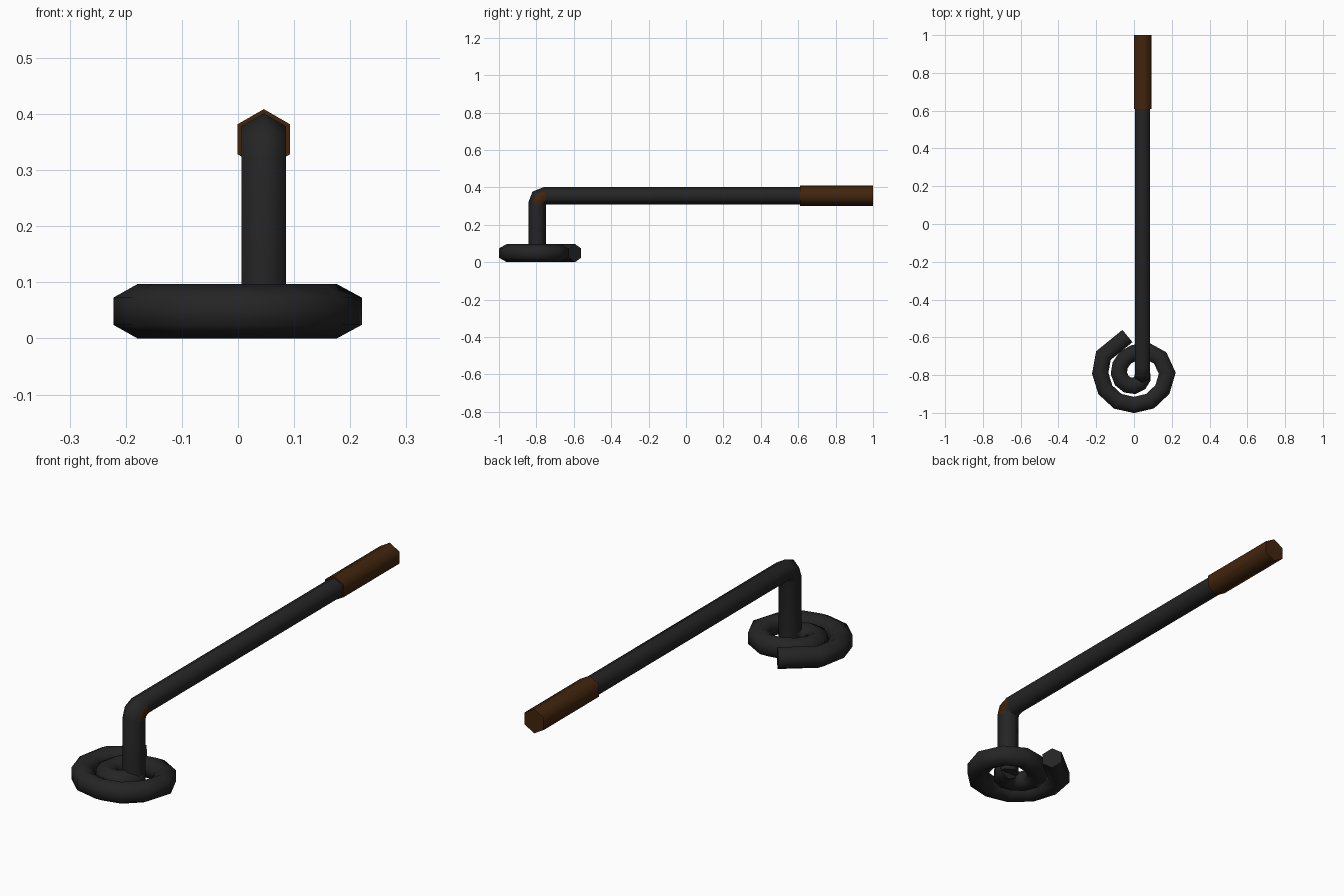
import bpy, bmesh, math
from mathutils import Vector

if "Cube" in bpy.data.objects:
    bpy.data.objects.remove(bpy.data.objects["Cube"])


def material(name, rgb):
    m = bpy.data.materials.new(name)
    m.diffuse_color = (*rgb, 1)
    m.use_nodes = True
    m.node_tree.nodes["Principled BSDF"].inputs["Base Color"].default_value = m.diffuse_color
    return m


IRON = material("dark iron", (0.018, 0.018, 0.018))
WOOD = material("brown wood", (0.055, 0.018, 0.004))


def tube(name, path, radius, ref, mats):
    """Sweep a capped hexagon along a planar path; its corners point along ref
    when ref is square to the path, or its flats face ref when flat is wanted."""
    vec, flat = ref
    vec = Vector(vec)
    pts = [Vector(p) for p in path]
    bm = bmesh.new()
    rings = []
    for i, p in enumerate(pts):
        a = (p - pts[i - 1]).normalized() if i else None
        b = (pts[i + 1] - p).normalized() if i < len(pts) - 1 else None
        a, b = a or b, b or a
        t = (a + b).normalized()
        mitre = 1 / max(0.5, t.dot(a))
        bend = t.cross(vec).normalized()
        ring = []
        for k in range(6):
            ang = math.radians(60 * k + (30 if flat else 0))
            ring.append(bm.verts.new(p + radius * (vec * math.cos(ang) + bend * math.sin(ang) * mitre)))
        rings.append(ring)
    for r, s in zip(rings, rings[1:]):
        for k in range(6):
            bm.faces.new((r[k], r[(k + 1) % 6], s[(k + 1) % 6], s[k]))
    bm.faces.new(rings[0])
    bm.faces.new(rings[-1])
    bmesh.ops.recalc_face_normals(bm, faces=bm.faces)
    me = bpy.data.meshes.new(name)
    bm.to_mesh(me)
    bm.free()
    for m in mats:
        me.materials.append(m)
    ob = bpy.data.objects.new(name, me)
    bpy.context.collection.objects.link(ob)
    bpy.ops.object.select_all(action='DESELECT')
    bpy.context.view_layer.objects.active = ob
    ob.select_set(True)
    bpy.ops.object.shade_smooth_by_angle(angle=math.radians(65))
    return ob


X = 0.046   # rod centre line
Z = 0.355   # rod height
SIDE = ((1, 0, 0), True)

# bent rod: upright, short elbow, long shaft
rod = tube("rod", [(X, -0.795, 0.03), (X, -0.795, 0.315), (X, -0.785, 0.342),
                   (X, -0.752, Z), (X, 0.63, Z)], 0.046, SIDE, [IRON, WOOD])

# brown wear on the right side of the elbow
for f in rod.data.polygons:
    if f.center.y < -0.74 and 0.32 < f.center.z and f.normal.x > 0.9:
        f.material_index = 1

# handle grip
tube("handle", [(X, 0.61, Z), (X, 1.0, Z)], 0.0537, SIDE, [WOOD])

# flat spiral head, running clockwise outward: (degrees turned, radius)
keys = [(0, 0.046), (90, 0.067), (180, 0.08), (225, 0.087), (270, 0.108),
        (315, 0.153), (360, 0.176), (450, 0.168), (540, 0.179), (620, 0.2)]


def spiral_point(deg):
    for (d0, r0), (d1, r1) in zip(keys, keys[1:]):
        if deg <= d1:
            r = r0 + (r1 - r0) * (deg - d0) / (d1 - d0)
            break
    a = math.radians(-deg)
    return (r * math.cos(a), -0.79 + r * math.sin(a), 0.0485)


turns = list(range(0, 600, 30)) + [620]
tube("spiral_head", [spiral_point(d) for d in turns], 0.0485, ((0, 0, 1), False), [IRON])
